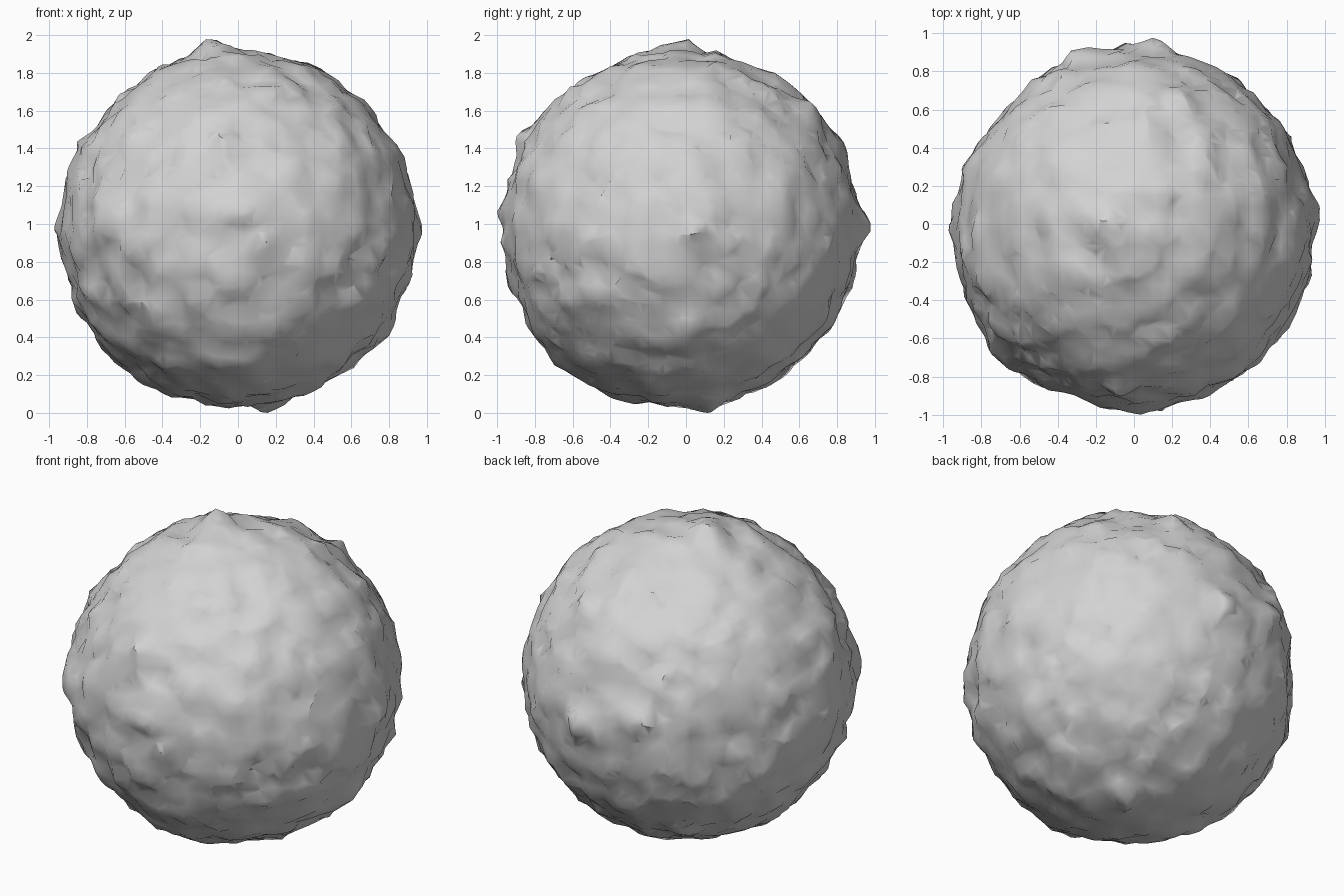
import bpy, bmesh, math
from mathutils import Vector, noise

cube = bpy.data.objects.get("Cube")
if cube:
    bpy.data.objects.remove(cube, do_unlink=True)

RADIUS = 0.94
LEAN = Vector((0, -0.025, -0.025))  # rock bulks out to the front and below

# Prominent knobs, swells and hollows: direction, distance from centre, width
FEATURES = [
    ((-0.7, 0.6, 0), 0.87, 0.2),
    ((-0.7, -0.75, 0), 1.0, 0.2),
    ((0.45, -0.88, 0), 0.97, 0.2),
    ((0, -0.73, -0.7), 1.0, 0.25),
    ((0, 0.9, -0.3), 0.91, 0.12),
    ((0, 0.85, 0.45), 0.92, 0.2),
    ((0.8, 0, 0.48), 0.92, 0.15),
    ((-0.7, 0, 0.65), 0.92, 0.15),
    ((-0.15, -0.03, 1), 0.99, 0.09),
    ((0.09, 1, 0), 0.98, 0.1),
    ((0.16, 0.13, -1), 1.02, 0.09),
    ((0.97, 0.06, 0), 0.96, 0.1),
    ((-0.98, -0.05, -0.05), 0.98, 0.1),
    ((0, -0.98, 0.14), 0.98, 0.1),
    ((-0.1, -0.9, 0.46), 1.0, 0.09),
    ((0.25, 0.65, 0.6), 0.96, 0.09),
    ((-0.6, -0.65, -0.3), 0.99, 0.1),
    ((0.25, -0.75, -0.55), 1.0, 0.09),
    ((0.77, 0, -0.64), 0.99, 0.09),
    ((-0.3, 0.9, 0.1), 0.96, 0.1),
]
FEATURES = [(Vector(d).normalized(), r, w) for d, r, w in FEATURES]


def surface_radius(d):
    """Lumpy rock radius in direction d."""
    r = RADIUS + d.dot(LEAN)
    for k, target, width in FEATURES:
        r += (target - r) * math.exp(-(d - k).length_squared / width ** 2)
    r += 0.028 * noise.noise(d * 6)
    r += 0.024 * noise.noise(d * 10 + Vector((5, 9, 2)))
    return r


# Rock body
mesh = bpy.data.meshes.new("rock")
bm = bmesh.new()
bmesh.ops.create_icosphere(bm, subdivisions=6, radius=1)
for v in bm.verts:
    d = v.co.normalized()
    v.co = d * surface_radius(d)
bm.to_mesh(mesh)
bm.free()
rock = bpy.data.objects.new("rock", mesh)
bpy.context.collection.objects.link(rock)
bpy.context.view_layer.objects.active = rock
rock.select_set(True)

# Coarse grid-like facets with crisp ledges
remesh = rock.modifiers.new("chunky_facets", 'REMESH')
remesh.mode = 'SHARP'
remesh.octree_depth = 5
remesh.scale = 0.9
bpy.ops.object.modifier_apply(modifier=remesh.name)

# Stand on the ground
mesh = rock.data
low = min(v.co.z for v in mesh.vertices)
for v in mesh.vertices:
    v.co.z -= low

# Plain stone colour
stone = bpy.data.materials.new("light_grey_stone")
stone.use_nodes = True
colour = (0.65, 0.65, 0.65, 1)
stone.diffuse_color = colour
stone.node_tree.nodes["Principled BSDF"].inputs["Base Color"].default_value = colour
mesh.materials.clear()
mesh.materials.append(stone)
bpy.ops.object.shade_smooth_by_angle(angle=math.radians(50))
